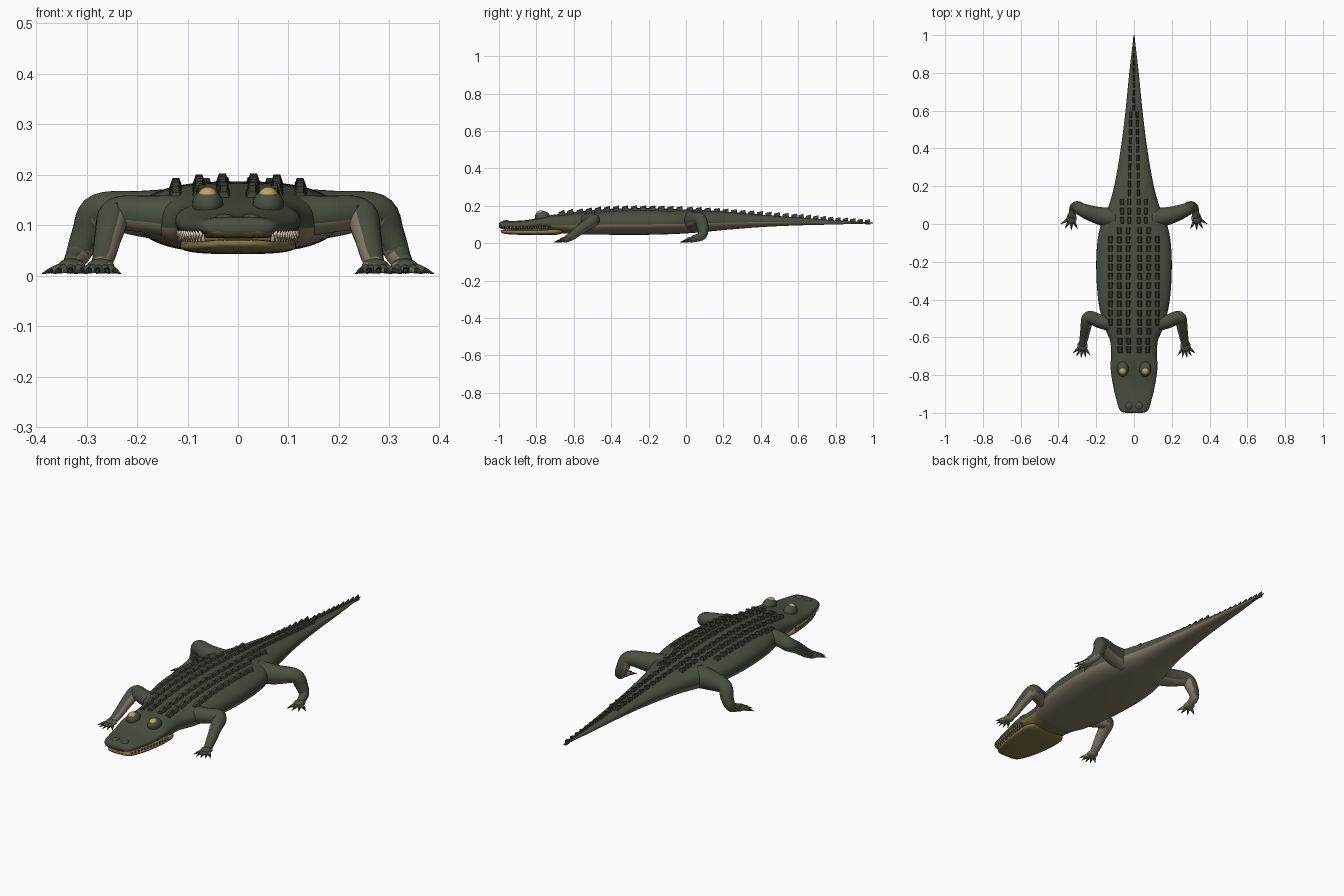
import bpy, bmesh, math
from mathutils import Vector

if "Cube" in bpy.data.objects:
    bpy.data.objects.remove(bpy.data.objects["Cube"])


def material(name, rgb):
    m = bpy.data.materials.new(name)
    m.use_nodes = True
    m.diffuse_color = (*rgb, 1)
    bsdf = m.node_tree.nodes["Principled BSDF"]
    bsdf.inputs["Base Color"].default_value = (*rgb, 1)
    bsdf.inputs["Roughness"].default_value = 0.8
    return m


HIDE = material("dark green hide", (0.068, 0.08, 0.052))
SCUTE = material("darker scute green", (0.05, 0.058, 0.04))
BELLY = material("tan belly", (0.23, 0.2, 0.135))
THROAT = material("olive yellow throat", (0.22, 0.18, 0.06))
EYE = material("yellow eye", (0.5, 0.39, 0.13))
TOOTH = material("ivory tooth", (0.65, 0.58, 0.42))
CLAW = material("dark claw", (0.025, 0.025, 0.022))


def finish(name, bm, mats, rule=None, smooth=True):
    """Turn a bmesh into an object, colouring faces by a rule."""
    bmesh.ops.recalc_face_normals(bm, faces=bm.faces)
    bm.normal_update()
    for f in bm.faces:
        if rule:
            f.material_index = rule(f.calc_center_median(), f.normal)
        f.smooth = smooth
    mesh = bpy.data.meshes.new(name)
    bm.to_mesh(mesh)
    bm.free()
    for m in mats:
        mesh.materials.append(m)
    ob = bpy.data.objects.new(name, mesh)
    bpy.context.collection.objects.link(ob)
    return ob


def spline(points, steps):
    """Catmull-Rom through tuples of any size."""
    p = [points[0], *points, points[-1]]
    out = []
    for i in range(1, len(p) - 2):
        for k in range(steps):
            t = k / steps
            out.append(tuple(
                b + t / 2 * (c - a + t * (2 * a - 5 * b + 4 * c - d + t * (3 * (b - c) + d - a)))
                for a, b, c, d in zip(*p[i - 1:i + 3])))
    return out + [points[-1]]


def loft(bm, rings):
    rows = [[bm.verts.new(v) for v in r] for r in rings]
    for a, b in zip(rows, rows[1:]):
        for i in range(len(a)):
            j = (i + 1) % len(a)
            bm.faces.new((a[i], a[j], b[j], b[i]))
    bm.faces.new(rows[0])
    bm.faces.new(rows[-1])


def tube(bm, points, steps=4, sides=14):
    """Round limb through (x, y, z, radius) points."""
    path = spline(points, steps)
    pos = [Vector(p[:3]) for p in path]
    rings = []
    for i, p in enumerate(path):
        d = (pos[min(i + 1, len(pos) - 1)] - pos[max(i - 1, 0)]).normalized()
        u = d.cross(Vector((0, 1, -1))).normalized()
        v = d.cross(u)
        angles = [math.tau * k / sides for k in range(sides)]
        rings.append([pos[i] + p[3] * (math.cos(a) * u + math.sin(a) * v) for a in angles])
    loft(bm, rings)


def ball(bm, centre, size):
    made = bmesh.ops.create_uvsphere(bm, u_segments=20, v_segments=12, radius=1)
    for v in made["verts"]:
        v.co = Vector(centre) + Vector(a * b for a, b in zip(v.co, size))


def section(y, hw, zb, zt, power=0.8, sides=44):
    """Flattened oval ring across the body."""
    ring = []
    for k in range(sides):
        a = math.tau * k / sides
        c, s = math.cos(a), math.sin(a)
        ring.append((hw * math.copysign(abs(c) ** power, c), y,
                     (zb + zt) / 2 + (zt - zb) / 2 * math.copysign(abs(s) ** power, s)))
    return ring


# Body profile: y, half width, bottom, top
PROFILE = spline([
    (-1.0, 0.045, 0.084, 0.106), (-0.985, 0.075, 0.077, 0.116), (-0.92, 0.096, 0.074, 0.119),
    (-0.84, 0.114, 0.074, 0.125), (-0.76, 0.124, 0.074, 0.143), (-0.7, 0.122, 0.058, 0.153),
    (-0.62, 0.126, 0.05, 0.163), (-0.54, 0.158, 0.046, 0.172), (-0.4, 0.19, 0.045, 0.184),
    (-0.2, 0.2, 0.045, 0.187), (-0.04, 0.185, 0.05, 0.182), (0.08, 0.14, 0.058, 0.178),
    (0.2, 0.105, 0.07, 0.17), (0.4, 0.07, 0.086, 0.153), (0.6, 0.045, 0.095, 0.137),
    (0.8, 0.025, 0.1, 0.122), (1.0, 0.002, 0.106, 0.111)], 6)


def profile_at(y):
    for a, b in zip(PROFILE, PROFILE[1:]):
        if y <= b[0]:
            t = max(0, (y - a[0]) / (b[0] - a[0]))
            return [p + t * (q - p) for p, q in zip(a, b)]
    return PROFILE[-1]


def top_at(x, y):
    _, hw, zb, zt = profile_at(y)
    return (zb + zt) / 2 + (zt - zb) / 2 * max(0, 1 - min(1, abs(x) / hw) ** 2.5) ** 0.4


def body_colour(c, n):
    _, _, zb, zt = profile_at(c.y)
    if (c.z - zb) / (zt - zb) > (0.4 if c.y > -0.72 else 0.2):
        return 0
    return 2 if c.y < -0.58 else 1


bm = bmesh.new()
loft(bm, [section(*p) for p in PROFILE])
finish("body_and_tail", bm, [HIDE, BELLY, THROAT], body_colour)

# Lower jaw
bm = bmesh.new()
loft(bm, [section(y, hw, zb, zt, 0.7) for y, hw, zb, zt in spline([
    (-0.99, 0.035, 0.06, 0.07), (-0.97, 0.066, 0.05, 0.072), (-0.9, 0.092, 0.045, 0.072),
    (-0.8, 0.11, 0.043, 0.074), (-0.7, 0.114, 0.044, 0.078), (-0.66, 0.09, 0.052, 0.074)], 5)])
finish("lower_jaw", bm, [THROAT])

# Teeth along both sides of the mouth
bm = bmesh.new()
for side in (-1, 1):
    for i in range(13):
        y = -0.975 + i * 0.019
        hw = profile_at(y)[1]
        for up, inset in ((-1, 0.006), (1, 0.011)):
            yy = y + (0.009 if up > 0 else 0)
            x = side * (hw - inset)
            base = 0.076 - up * 0.008 + (0.006 if up < 0 else 0)
            tube(bm, [(x, yy, base, 0.005), (x, yy, base + up * 0.022, 0.0008)], 1, 6)
finish("teeth", bm, [TOOTH])

# Brow bumps, nostrils and eyes
bm = bmesh.new()
for side in (-1, 1):
    ball(bm, (side * 0.06, -0.768, 0.142), (0.031, 0.04, 0.03))
    ball(bm, (side * 0.026, -0.962, 0.112), (0.02, 0.022, 0.011))
finish("brows_and_nostrils", bm, [HIDE])
bm = bmesh.new()
for side in (-1, 1):
    ball(bm, (side * 0.06, -0.778, 0.158), (0.019, 0.021, 0.018))
finish("eyes", bm, [EYE])


# Raised keeled scutes
def scute(bm, x, y, width, length, height):
    made = bmesh.ops.create_cube(bm, size=1)
    slope = [top_at(x, y + k * length) for k in (-0.5, 0.5)]
    for v in made["verts"]:
        back, top = v.co.y > 0, v.co.z > 0
        lift = height * (1 if back else 0.55) if top else -0.012
        v.co = (x + v.co.x * width * (0.4 if top else 1),
                y + v.co.y * length * (0.85 if top else 1), slope[back] + lift)


bm = bmesh.new()
for side in (-1, 1):
    for i in range(12):
        y = -0.035 - i * 0.0485
        for col, x in enumerate((0.031, 0.077, 0.123)):
            if col < 2 or 0 < i < 11:
                scute(bm, side * x, y, 0.033, 0.037, 0.016)
    for y in (-0.62, -0.665):
        for x in (0.028, 0.072):
            scute(bm, side * x, y, 0.033, 0.037, 0.02)
    for i in range(3):
        for x in (0.025, 0.062):
            scute(bm, side * x, 0.02 + i * 0.048, 0.028, 0.036, 0.016)
    for i in range(10):
        scute(bm, side * (0.024 - i * 0.0008), 0.165 + i * 0.046, 0.02, 0.036, 0.017 + i * 0.0006)
finish("back_scutes", bm, [SCUTE], smooth=False)
bm = bmesh.new()
for i in range(10):
    scute(bm, 0, 0.615 + i * 0.0395, 0.018 - i * 0.001, 0.032, 0.022 - i * 0.0006)
finish("tail_crest", bm, [SCUTE], smooth=False)

# Legs, feet, toes and claws
FRONT = [(0.1, -0.53, 0.115, 0.045), (0.18, -0.515, 0.122, 0.037), (0.24, -0.495, 0.121, 0.034),
         (0.255, -0.55, 0.085, 0.028), (0.265, -0.605, 0.042, 0.023), (0.272, -0.64, 0.022, 0.018)]
REAR = [(0.1, 0.03, 0.118, 0.056), (0.19, 0.045, 0.123, 0.046), (0.275, 0.075, 0.128, 0.035),
        (0.298, 0.09, 0.085, 0.031), (0.318, 0.085, 0.04, 0.024), (0.33, 0.035, 0.022, 0.018)]


def leg_colour(c, n):
    return 1 if n.z < -0.45 or (abs(c.x) > 0.2 and n.x * c.x < -0.55 * abs(c.x)) else 0


for label, points, toes, turn in (("front", FRONT, 5, 0.12), ("rear", REAR, 4, 0.28)):
    for side, word in ((1, "left"), (-1, "right")):
        bm, claws = bmesh.new(), bmesh.new()
        tube(bm, [(side * x, y, z, r) for x, y, z, r in points], 6, 18)
        px, py = points[-1][:2]
        ball(bm, (side * px, py - 0.004, 0.019), (0.027, 0.03, 0.015))
        for k in range(toes):
            a = turn + (k / (toes - 1) - 0.5) * 1.5
            dx, dy = side * math.sin(a), -math.cos(a)
            at = [(side * px + dx * d, py + dy * d) for d in (0.008, 0.03, 0.047, 0.068)]
            tube(bm, [(*at[0], 0.018, 0.01), (*at[1], 0.014, 0.009), (*at[2], 0.01, 0.006)], 3, 8)
            tube(claws, [(*at[2], 0.011, 0.006), (*at[3], 0.004, 0.001)], 2, 6)
        finish(f"{label}_{word}_leg", bm, [HIDE, BELLY], leg_colour)
        finish(f"{label}_{word}_claws", claws, [CLAW])
